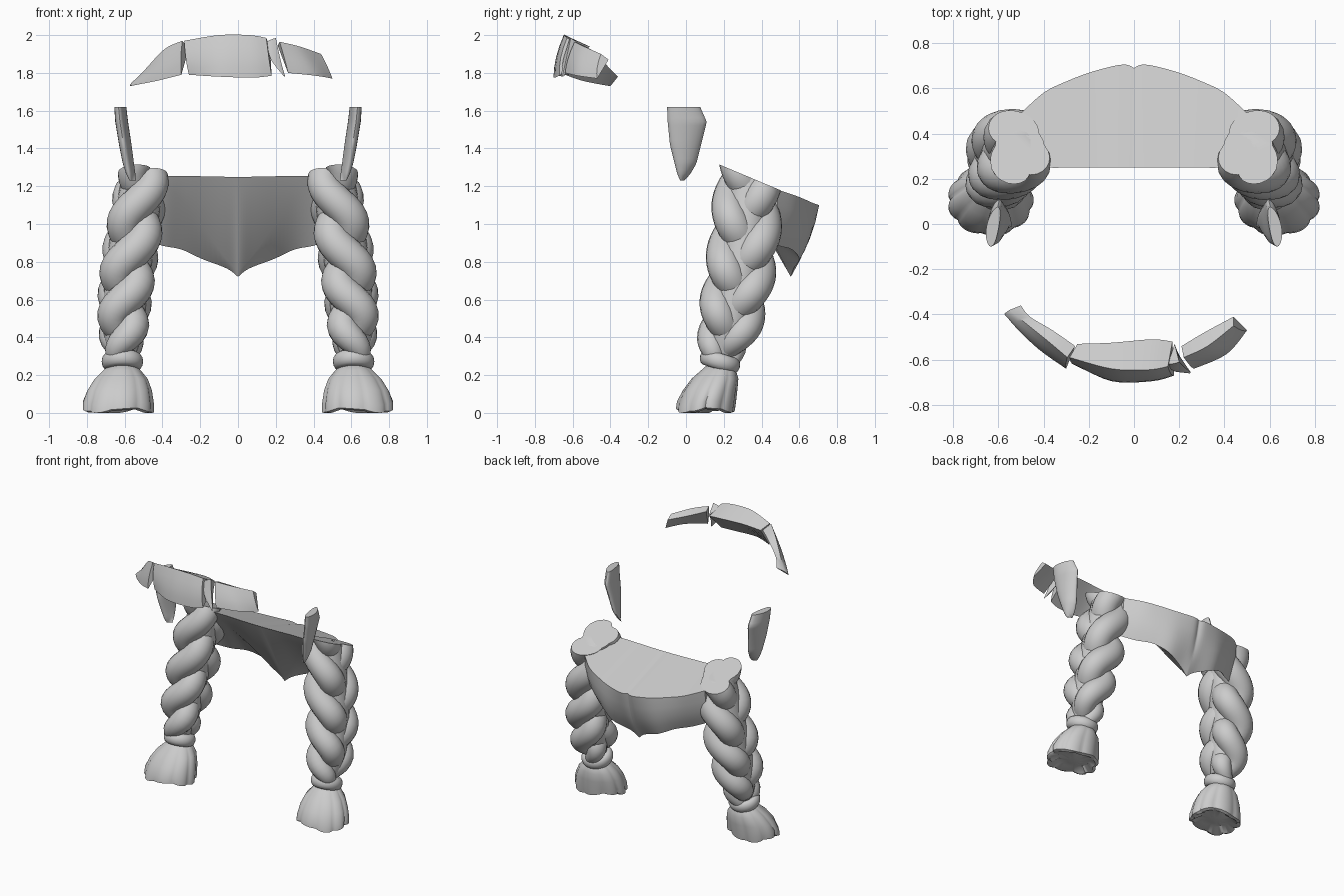
import bpy, bmesh, math
from mathutils import Vector

if "Cube" in bpy.data.objects:
    bpy.data.objects.remove(bpy.data.objects["Cube"])

TAU = 2 * math.pi


def interp(table, z):
    """Linear lookup of a row in a table sorted by falling first value."""
    for a, b in zip(table, table[1:]):
        if z >= b[0]:
            f = min(1, max(0, (a[0] - z) / (a[0] - b[0])))
            return [p + (q - p) * f for p, q in zip(a[1:], b[1:])]
    return list(table[-1][1:])


def catmull(rows, steps):
    """Smooth in-between rows of points."""
    out = []
    for i in range(len(rows) - 1):
        p0, p1, p2 = rows[max(i - 1, 0)], rows[i], rows[i + 1]
        p3 = rows[min(i + 2, len(rows) - 1)]
        for s in range(steps):
            t = s / steps
            out.append([0.5 * (2 * b + (c - a) * t + (2 * a - 5 * b + 4 * c - d) * t ** 2
                               + (3 * b - a - 3 * c + d) * t ** 3)
                        for a, b, c, d in zip(p0, p1, p2, p3)])
    return out + [rows[-1]]


def loft(bm, rings, cap_start=True, cap_end=True):
    vs = [[bm.verts.new(p) for p in r] for r in rings]
    n = len(vs[0])
    for a, b in zip(vs, vs[1:]):
        for i in range(n):
            bm.faces.new((a[i], a[(i + 1) % n], b[(i + 1) % n], b[i]))
    if cap_start:
        bm.faces.new(vs[0])
    if cap_end:
        bm.faces.new(vs[-1])


def finish(name, bm, mirror=False, angle=40):
    bmesh.ops.recalc_face_normals(bm, faces=bm.faces)
    me = bpy.data.meshes.new(name)
    bm.to_mesh(me)
    bm.free()
    ob = bpy.data.objects.new(name, me)
    bpy.context.collection.objects.link(ob)
    bpy.ops.object.select_all(action='DESELECT')
    ob.select_set(True)
    bpy.context.view_layer.objects.active = ob
    bpy.ops.object.shade_smooth_by_angle(angle=math.radians(angle))
    if mirror:
        ob.modifiers.new("mirror", 'MIRROR')
    return ob


def wedge(name, sections, bulge, mirror=False):
    """Hair chunk: each section is outer top, outer bottom, (inner fold,) inner top."""
    rows = catmull([[Vector(p) for p in s] for s in sections], 5)
    rings = []
    for top, low, *rest in rows:
        out = ((top + low) / 2 - rest[-1]).normalized()
        mids = [top.lerp(low, f) + out * bulge * 4 * f * (1 - f) for f in (0.25, 0.5, 0.75)]
        rings.append([top, *mids, low, *rest])
    bm = bmesh.new()
    loft(bm, rings, cap_start=not mirror)
    finish(name, bm, mirror)


# Fringe pieces
wedge("fringe_middle", [
    [(-.285, -.59, 1.97), (-.26, -.62, 1.79), (-.25, -.53, 1.93)],
    [(-.10, -.64, 2.0), (-.10, -.695, 1.78), (-.10, -.525, 1.94)],
    [(.06, -.645, 2.0), (.08, -.695, 1.775), (.08, -.51, 1.94)],
    [(.15, -.63, 1.985), (.178, -.67, 1.785), (.17, -.52, 1.93)]], .014)
wedge("fringe_left", [
    [(-.295, -.59, 1.97), (-.30, -.64, 1.79), (-.26, -.54, 1.93)],
    [(-.39, -.51, 1.925), (-.42, -.555, 1.76), (-.36, -.47, 1.90)],
    [(-.49, -.43, 1.82), (-.52, -.46, 1.74), (-.46, -.41, 1.83)],
    [(-.55, -.38, 1.76), (-.57, -.40, 1.73), (-.50, -.36, 1.78)]], .014)
wedge("fringe_right", [
    [(.22, -.59, 1.965), (.265, -.64, 1.80), (.21, -.54, 1.945)],
    [(.325, -.54, 1.94), (.41, -.575, 1.785), (.31, -.48, 1.91)],
    [(.44, -.45, 1.90), (.50, -.47, 1.77), (.44, -.41, 1.87)]], .014)
wedge("fringe_sliver", [
    [(.15, -.62, 1.965), (.20, -.61, 1.985), (.18, -.53, 1.93)],
    [(.175, -.65, 1.87), (.225, -.635, 1.87), (.20, -.58, 1.87)],
    [(.245, -.66, 1.78), (.25, -.655, 1.78), (.247, -.65, 1.78)]], .003)

# Side locks: z, outer x, thickness, front y, back y
lock = [(1.62, .66, .055, -.10, .075), (1.54, .655, .06, -.097, .11), (1.42, .635, .058, -.085, .08),
        (1.32, .615, .05, -.06, .055), (1.26, .595, .035, -.045, .02), (1.23, .575, .01, -.03, -.01)]
rings = []
for k in range(21):
    z = 1.62 - .39 * k / 20
    xo, th, y0, y1 = interp(lock, z)
    ring = []
    for i in range(20):
        c, s = math.cos(TAU * i / 20), math.sin(TAU * i / 20)
        y = (y0 + y1) / 2 - c * (y1 - y0) / 2
        curve = .03 * ((1 - c) / 2) ** 2
        ring.append((xo - th / 2 + s * th / 2 - curve, y, z))
    rings.append(ring)
bm = bmesh.new()
loft(bm, rings)
finish("side_lock", bm, True, 50)

# Swept-back hair at the nape, its underside folded from the tip to the upper corners
wedge("back_hair", [
    [(0, .69, 1.10), (0, .555, .72), (0, .535, .755), (0, .25, 1.25)],
    [(.05, .705, 1.10), (.06, .57, .765), (.06, .51, .81), (.06, .25, 1.25)],
    [(.18, .675, 1.11), (.19, .60, .815), (.18, .425, .975), (.17, .25, 1.252)],
    [(.30, .63, 1.13), (.30, .56, .865), (.29, .335, 1.12), (.28, .25, 1.255)],
    [(.40, .58, 1.15), (.40, .49, .885), (.385, .29, 1.19), (.38, .25, 1.255)],
    [(.50, .49, 1.18), (.50, .42, .92), (.48, .30, 1.2), (.48, .27, 1.255)]], .022, True)

# Braid: z, centre x, centre y, scale, turn count
path = [(1.42, .48, .34, .85, -2.15), (1.25, .502, .335, .95, -1.5), (1.0, .545, .315, 1.04, -.58),
        (.8, .577, .298, 1.04, .15), (.6, .60, .26, 1.0, 1.0), (.42, .61, .222, .92, 1.8),
        (.34, .612, .20, .70, 2.2), (.25, .612, .18, .42, 2.7)]


def strand(phase, spread_y, spread_x, radius):
    pts = []
    for k in range(61):
        z = 1.42 - 1.17 * k / 60
        # average neighbouring lookups to round off the path
        rows = [interp(path, z + d) for d in (-.04, 0, .04)]
        x, y, s, n = [sum(v) / 3 for v in zip(*rows)]
        t = -math.pi / 2 + TAU / 3 * n + phase
        pts.append((Vector((x - s * spread_x * math.sin(2 * t), y + s * spread_y * math.sin(t), z)),
                    radius * s))
    rings = []
    for k, (p, r) in enumerate(pts):
        tan = (pts[min(k + 1, 60)][0] - pts[max(k - 1, 0)][0]).normalized()
        u = tan.cross(Vector((1, 0, 0))).normalized()
        v = tan.cross(u)
        rings.append([p + r * (u * math.cos(TAU * i / 20) + v * math.sin(TAU * i / 20))
                      for i in range(20)])
    return rings


bm = bmesh.new()
for j in range(3):
    loft(bm, strand(TAU * j / 3, .098, .057, .09))
loft(bm, strand(0, 0, 0, .115))
# slanted flat cut at the top
cut = bmesh.ops.bisect_plane(bm, geom=bm.verts[:] + bm.edges[:] + bm.faces[:],
                             plane_co=(0, .2, 1.305), plane_no=(0, .42, 1), clear_outer=True)
bmesh.ops.holes_fill(bm, edges=[e for e in cut['geom_cut'] if isinstance(e, bmesh.types.BMEdge)])
finish("braid", bm, True, 50)

# Hair tie: tilted ring
rings = []
for i in range(32):
    a = TAU * i / 32
    ring = []
    for j in range(14):
        b = TAU * j / 14
        r = .076 + .034 * math.cos(b)
        x, y, z = r * math.cos(a), r * math.sin(a), .042 * math.sin(b)
        ring.append((.612 + x, .18 + y * .95 + z * .3, .272 + z - y * .3))
    rings.append(ring)
bm = bmesh.new()
loft(bm, rings + [rings[0]], False, False)
bmesh.ops.remove_doubles(bm, verts=bm.verts, dist=1e-5)
finish("hair_tie", bm, True)

# Tassel: z, centre x, centre y, half width x, half width y, groove depth
tassel = [(.26, .612, .18, .06, .06, .0), (.225, .615, .172, .10, .093, .03),
          (.18, .62, .153, .142, .125, .05), (.12, .628, .128, .172, .145, .06),
          (.06, .634, .108, .19, .157, .07), (.02, .635, .102, .191, .157, .09),
          (.012, .635, .102, .17, .137, .12), (.03, .63, .11, .12, .10, .2),
          (.02, .63, .11, .05, .045, .1)]
rings = []
for n, (z, cx, cy, hx, hy, g) in enumerate(tassel):
    ring = []
    for i in range(80):
        a = TAU * i / 80
        lobe = abs(math.sin(4.5 * a + .4 * math.sin(2 * a))) ** .6
        r = 1 - g * (1 - lobe)
        low = (.012 * math.sin(3 * a + 1) - .008 * lobe) if 4 <= n <= 6 else 0
        ring.append((cx + hx * r * math.cos(a), cy + hy * r * math.sin(a), max(0, z + low)))
    rings.append(ring)
bm = bmesh.new()
loft(bm, rings)
finish("tassel", bm, True, 45)
